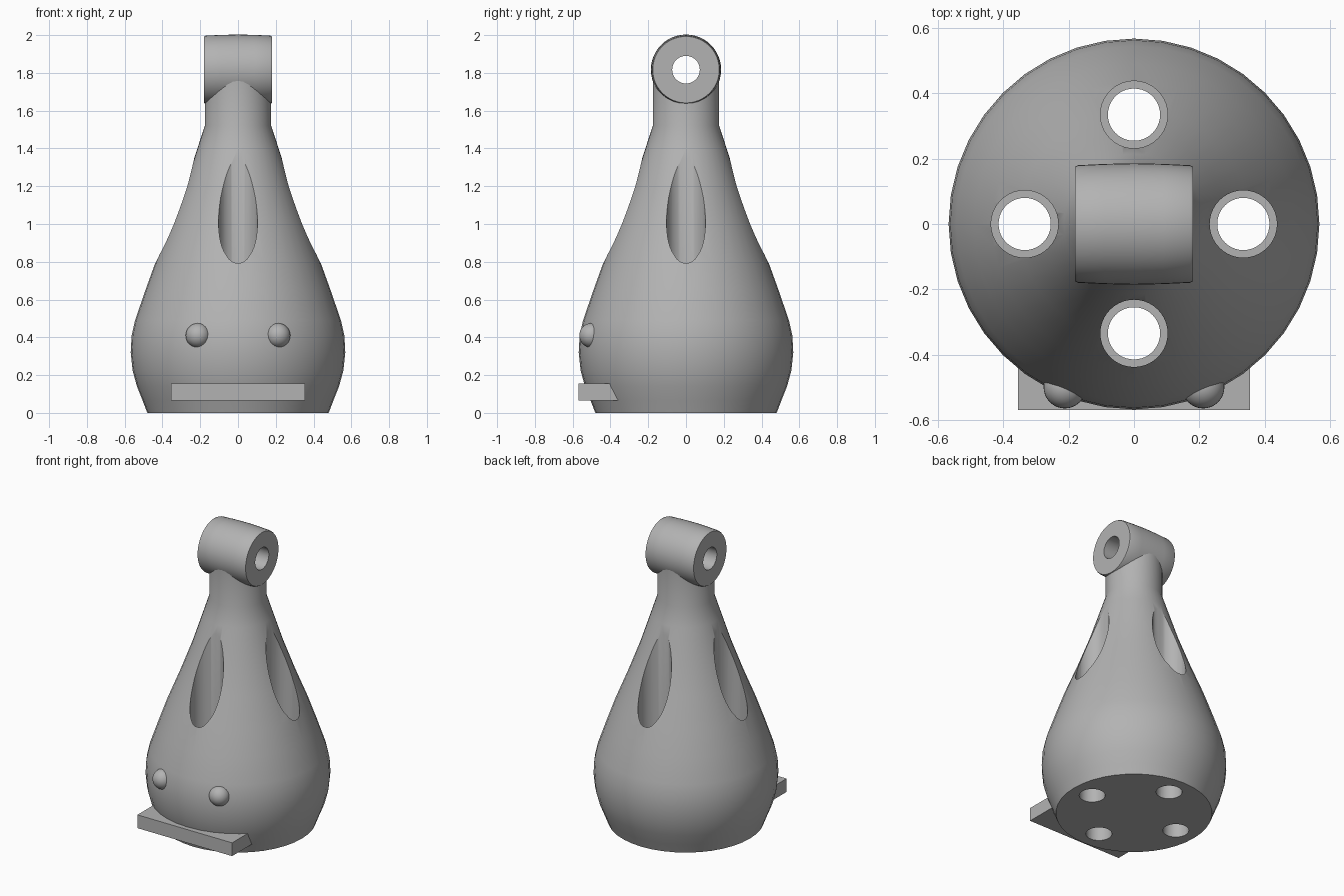
import bpy, bmesh, math
from mathutils import Matrix

if "Cube" in bpy.data.objects:
    bpy.data.objects.remove(bpy.data.objects["Cube"])

grey = bpy.data.materials.new("grey")
grey.diffuse_color = (0.45, 0.45, 0.45, 1)
grey.use_nodes = True
grey.node_tree.nodes["Principled BSDF"].inputs["Base Color"].default_value = grey.diffuse_color


def finish(name, bm):
    bmesh.ops.remove_doubles(bm, verts=bm.verts, dist=1e-5)
    bmesh.ops.recalc_face_normals(bm, faces=bm.faces)
    mesh = bpy.data.meshes.new(name)
    bm.to_mesh(mesh)
    bm.free()
    mesh.materials.append(grey)
    obj = bpy.data.objects.new(name, mesh)
    bpy.context.collection.objects.link(obj)
    return obj


def lathe(name, profile, segments, matrix=Matrix(), closed=False):
    """Spin a (radius, height) profile around z, then place it."""
    bm = bmesh.new()
    verts = [bm.verts.new((r, 0, z)) for r, z in profile]
    pairs = list(zip(verts, verts[1:])) + ([(verts[-1], verts[0])] if closed else [])
    edges = [bm.edges.new(p) for p in pairs]
    bmesh.ops.spin(bm, geom=verts + edges, axis=(0, 0, 1), cent=(0, 0, 0),
                   angle=math.tau, steps=segments, use_merge=True)
    bm.transform(matrix)
    return finish(name, bm)


def activate(obj):
    bpy.ops.object.select_all(action='DESELECT')
    obj.select_set(True)
    bpy.context.view_layer.objects.active = obj


def cut(obj, cutters):
    activate(obj)
    for c in cutters:
        mod = obj.modifiers.new("cut", 'BOOLEAN')
        mod.operation, mod.solver, mod.object = 'DIFFERENCE', 'EXACT', c
        bpy.ops.object.modifier_apply(modifier=mod.name)


def smooth(obj, degrees=30):
    activate(obj)
    bpy.ops.object.shade_smooth_by_angle(angle=math.radians(degrees))


# Pear-shaped body with a straight neck
body = lathe("body", [
    (0, 0), (0.48, 0), (0.505, 0.065), (0.535, 0.14), (0.558, 0.225), (0.568, 0.32),
    (0.563, 0.41), (0.545, 0.49), (0.49, 0.65), (0.436, 0.80), (0.355, 1.0),
    (0.28, 1.2), (0.215, 1.4), (0.176, 1.52), (0.176, 1.765), (0, 1.765)], 40)

# Barrel-shaped hanging loop lying along x
along_x = Matrix.Translation((0, 0, 1.817)) @ Matrix.Rotation(math.pi / 2, 4, 'Y')
loop = lathe("hanging_loop", [
    (0.073, -0.18), (0.176, -0.18), (0.180, -0.172), (0.184, -0.09), (0.186, 0),
    (0.184, 0.09), (0.180, 0.172), (0.176, 0.18), (0.073, 0.18)], 48, along_x, closed=True)

# Mouth plate running into the body
bm = bmesh.new()
bmesh.ops.create_cube(bm, size=1, matrix=Matrix.Translation((0, -0.435, 0.11))
                      @ Matrix.Diagonal((0.71, 0.27, 0.09, 1)))
mouth = finish("mouth_plate", bm)

# Round eyes
for side, label in ((-1, "left"), (1, "right")):
    bm = bmesh.new()
    bmesh.ops.create_uvsphere(bm, u_segments=32, v_segments=16, radius=0.065,
                              matrix=Matrix.Translation((side * 0.212, -0.5, 0.41)))
    smooth(finish(label + "_eye", bm))

# Four stepped vertical bores and the loop hole
bores = []
for i in range(4):
    a = i * math.pi / 2
    place = Matrix.Translation((0.335 * math.cos(a), 0.335 * math.sin(a), 0))
    bores.append(lathe("bore_cutter", [(0, -0.1), (0.08, -0.1), (0.08, 0.1), (0.103, 0.1),
                                       (0.103, 1.6), (0, 1.6)], 40, place))
pin = lathe("loop_hole_cutter", [(0, -0.4), (0.073, -0.4), (0.073, 0.4), (0, 0.4)], 48, along_x)

cut(body, bores + [pin])
cut(mouth, bores)
for c in bores + [pin]:
    bpy.data.objects.remove(c)
smooth(body)
smooth(loop)
